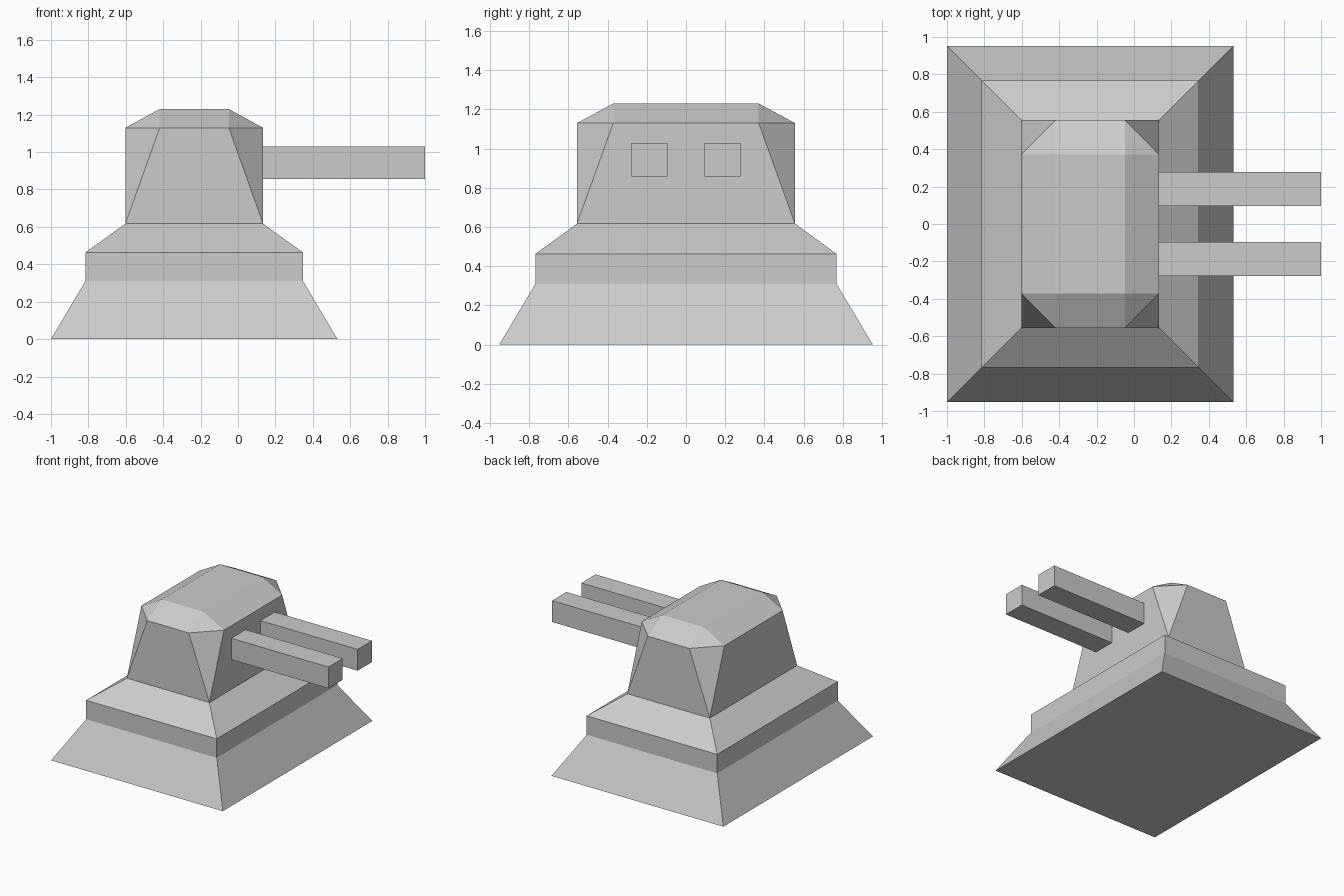
import bpy

if "Cube" in bpy.data.objects:
    bpy.data.objects.remove(bpy.data.objects["Cube"])


def make(name, verts, faces):
    mesh = bpy.data.meshes.new(name)
    mesh.from_pydata(verts, [], faces)
    mesh.update()
    obj = bpy.data.objects.new(name, mesh)
    bpy.context.collection.objects.link(obj)
    return obj


CX = -0.234  # body centre along x


def rect(hx, hy, z):
    """Counter-clockwise rectangle around the body centre."""
    return [(CX + sx * hx, sy * hy, z)
            for sx, sy in ((-1, -1), (1, -1), (1, 1), (-1, 1))]


def loft(name, rings, start=False, end=False):
    """Skin a stack of four-point rings, with optional end caps."""
    verts = [p for ring in rings for p in ring]
    faces = []
    for r in range(len(rings) - 1):
        for i in range(4):
            j = (i + 1) % 4
            faces.append((4 * r + i, 4 * r + j, 4 * r + 4 + j, 4 * r + 4 + i))
    if start:
        faces.append((3, 2, 1, 0))
    if end:
        n = len(verts)
        faces.append((n - 4, n - 3, n - 2, n - 1))
    return make(name, verts, faces)


# Stepped base: flared skirt, upright band, sloped shoulder
TX, TY = 0.368, 0.556
loft("base", [rect(0.766, 0.953, 0), rect(0.582, 0.768, 0.31),
              rect(0.582, 0.768, 0.463), rect(TX, TY, 0.617)], start=True)

# Turret: rectangular foot, octagonal shoulder, bevelled roof
IX, IY = 0.185, 0.371
foot = rect(TX, TY, 0.617)
roof = rect(IX, IY, 1.23)
wide, deep = rect(TX, IY, 1.13), rect(IX, TY, 1.13)
octagon = []
for i in range(4):
    pair = [wide[i], deep[i]]
    octagon += pair if i % 2 == 0 else pair[::-1]

faces = [(12, 13, 14, 15)]
for i in range(4):
    j = (i + 1) % 4
    a, b, c = 4 + 2 * i, 5 + 2 * i, 4 + 2 * j
    faces += [(i, b, a),                 # tapered corner
              (i, j, c, b),              # wall
              (b, c, 12 + j, 12 + i),    # roof slope
              (a, b, 12 + i)]            # roof corner
make("turret", foot + octagon + roof, faces)

# Twin square barrels
for name, y in (("barrel_front", -0.186), ("barrel_back", 0.186)):
    rings = [[(x, y + sy * 0.091, 0.943 + sz * 0.086)
              for sy, sz in ((-1, -1), (1, -1), (1, 1), (-1, 1))]
             for x in (CX + TX, 1.0)]
    loft(name, rings, end=True)
